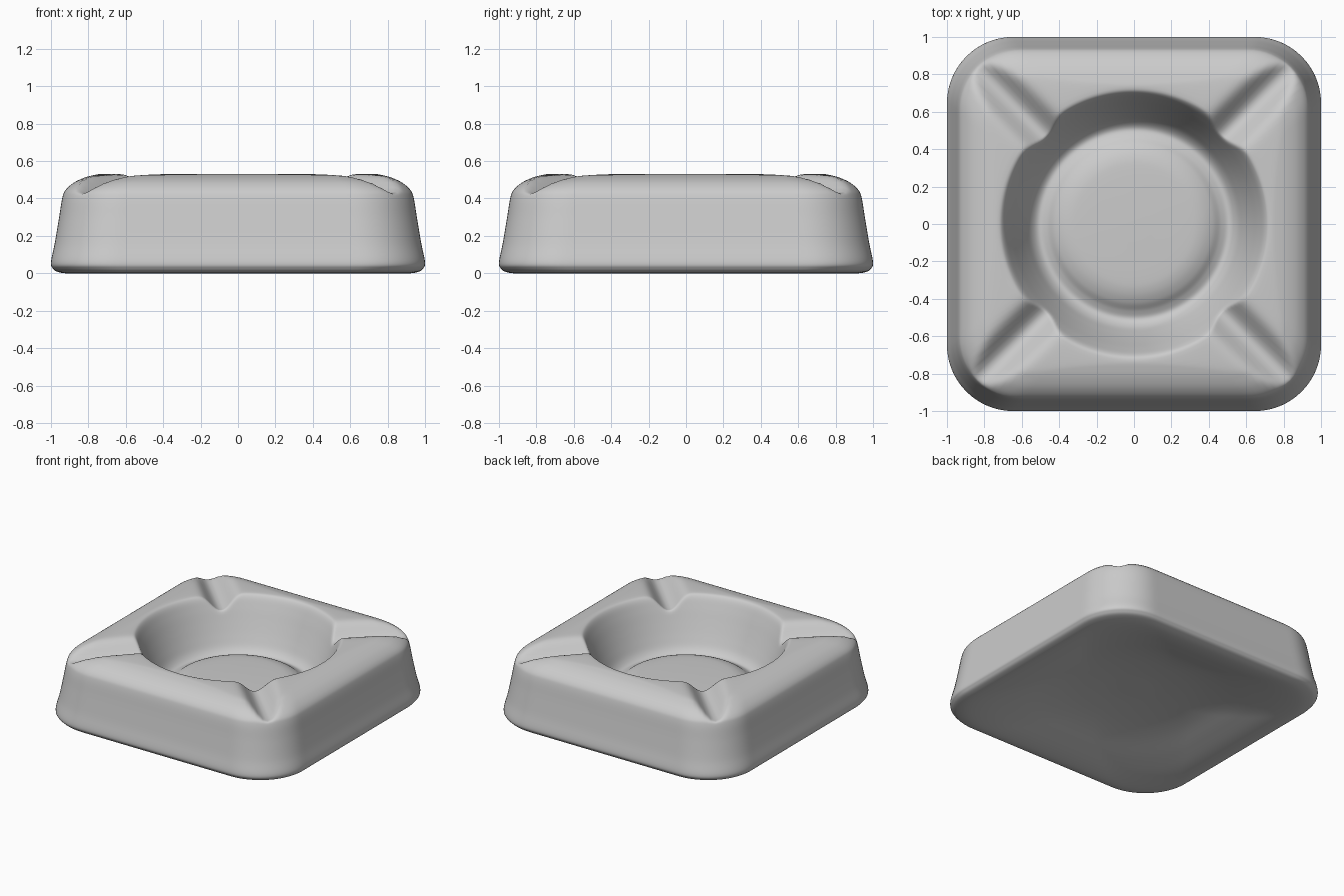
import bpy, bmesh, math
from mathutils import Vector

cube = bpy.data.objects.get("Cube")
if cube:
    bpy.data.objects.remove(cube, do_unlink=True)

SEGMENTS = 240   # points around each ring
STEPS = 6        # rings between two profile points

# Profile from the dished underside, up the wall, over the rim, into the bowl:
# (half size, corner radius, height)
PROFILE = [
    (0.05, 0.05, 0.14), (0.20, 0.20, 0.137), (0.40, 0.38, 0.12),
    (0.55, 0.45, 0.092), (0.70, 0.42, 0.046), (0.82, 0.38, 0.013),
    (0.91, 0.36, 0.0), (0.965, 0.355, 0.008), (0.99, 0.355, 0.026),
    (1.0, 0.355, 0.06), (0.98, 0.35, 0.16), (0.958, 0.34, 0.29),
    (0.94, 0.33, 0.40), (0.922, 0.32, 0.445), (0.88, 0.31, 0.483),
    (0.83, 0.31, 0.508), (0.78, 0.34, 0.523), (0.73, 0.73, 0.53),
    (0.70, 0.70, 0.512), (0.667, 0.667, 0.445), (0.627, 0.627, 0.35),
    (0.587, 0.587, 0.26), (0.55, 0.55, 0.19), (0.51, 0.51, 0.158),
    (0.467, 0.467, 0.17), (0.42, 0.42, 0.201), (0.36, 0.36, 0.223),
    (0.28, 0.28, 0.231), (0.08, 0.08, 0.235),
]


def spline(points, steps):
    """Smooth curve through the profile points."""
    pts = [Vector(p) for p in points]
    pts = [pts[0]] + pts + [pts[-1]]
    out = []
    for a, b, c, d in zip(pts, pts[1:], pts[2:], pts[3:]):
        for i in range(steps):
            t = i / steps
            out.append(0.5 * (2 * b + (c - a) * t + (2 * a - 5 * b + 4 * c - d) * t**2
                              + (3 * b - a - 3 * c + d) * t**3))
    return out + [pts[-1]]


def rounded_square_point(size, radius, angle):
    """Where a ray from the centre meets a rounded square."""
    radius = min(radius, size)
    c, s = math.cos(angle), math.sin(angle)
    hi, lo = max(abs(c), abs(s)), min(abs(c), abs(s))
    inner = size - radius
    reach = size / hi
    if reach * lo > inner:
        b = inner * (hi + lo)
        reach = b + math.sqrt(max(0, b * b - 2 * inner**2 + radius**2))
    return reach * c, reach * s


def carve(x, y, z):
    """Lower the surface softly to the four diagonal rests."""
    across = abs(abs(x) - abs(y)) / math.sqrt(2)
    groove = 0.425 + 0.13 * (1 - math.exp(-(across / 0.105)**2))
    soft = 0.025
    h = max(soft - abs(z - groove), 0) / soft
    return min(z, groove) - h * h * soft / 4


bm = bmesh.new()
rings = []
for size, radius, z in spline(PROFILE, STEPS):
    ring = []
    for i in range(SEGMENTS):
        x, y = rounded_square_point(size, radius, math.tau * i / SEGMENTS)
        ring.append(bm.verts.new((x, y, max(0, carve(x, y, z)))))
    rings.append(ring)

# Skin neighbouring rings and close both centres
for low, high in zip(rings, rings[1:]):
    for i in range(SEGMENTS):
        j = (i + 1) % SEGMENTS
        bm.faces.new((low[i], low[j], high[j], high[i]))
bm.faces.new(reversed(rings[0]))
bm.faces.new(rings[-1])
bmesh.ops.recalc_face_normals(bm, faces=bm.faces)

mesh = bpy.data.meshes.new("square_tray")
bm.to_mesh(mesh)
bm.free()
mesh.shade_smooth()
tray = bpy.data.objects.new("square_tray", mesh)
bpy.context.collection.objects.link(tray)

# Plain grey finish
grey = bpy.data.materials.new("light_grey")
grey.use_nodes = True
colour = (0.6, 0.6, 0.6, 1)
grey.diffuse_color = colour
grey.node_tree.nodes["Principled BSDF"].inputs["Base Color"].default_value = colour
mesh.materials.append(grey)
